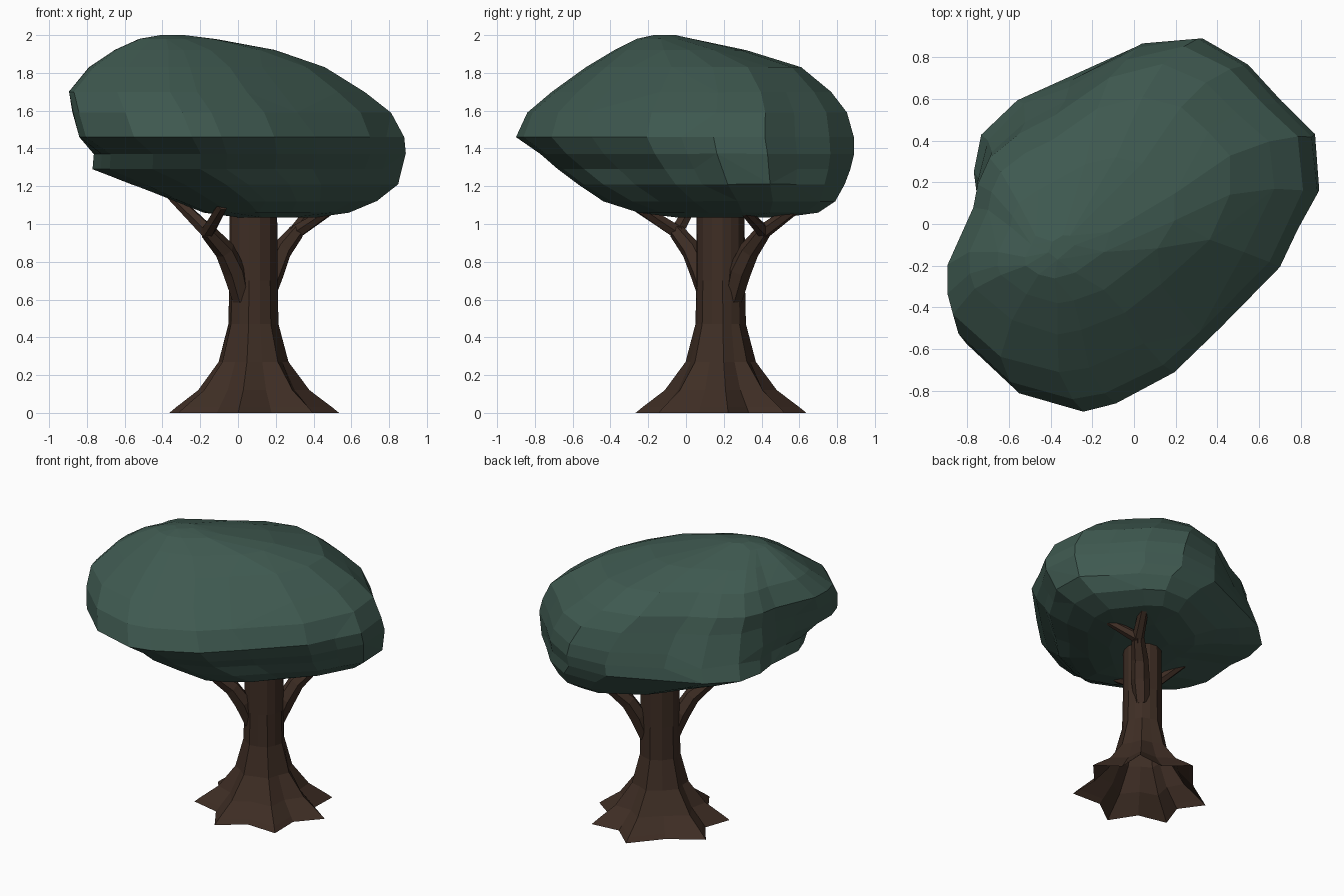
import bpy, bmesh, math
from mathutils import Vector

if "Cube" in bpy.data.objects:
    bpy.data.objects.remove(bpy.data.objects["Cube"])


def material(name, rgb):
    m = bpy.data.materials.new(name)
    m.diffuse_color = (*rgb, 1)
    m.use_nodes = True
    m.node_tree.nodes["Principled BSDF"].inputs["Base Color"].default_value = m.diffuse_color
    return m


BARK = material("dark_bark", (0.049, 0.027, 0.018))
LEAF = material("dark_green_leaves", (0.049, 0.100, 0.080))


def loft(name, rings, mat, cap_start=False, cap_end=False):
    """Skin a list of equal-length closed rings, flat shaded."""
    bm = bmesh.new()
    vs = [[bm.verts.new(p) for p in r] for r in rings]
    n = len(rings[0])
    for a, b in zip(vs, vs[1:]):
        for i in range(n):
            j = (i + 1) % n
            bm.faces.new((a[i], a[j], b[j], b[i]))
    if cap_start:
        bmesh.ops.poke(bm, faces=[bm.faces.new(vs[0][::-1])])
    if cap_end:
        bmesh.ops.poke(bm, faces=[bm.faces.new(vs[-1])])
    me = bpy.data.meshes.new(name)
    bm.to_mesh(me)
    bm.free()
    me.materials.append(mat)
    ob = bpy.data.objects.new(name, me)
    bpy.context.collection.objects.link(ob)
    return ob


# trunk: star-shaped root flare rising into a round column, open at the base
CX, CY = 0.08, 0.183
tips = [-194, -150, -100, -46, 5, 48, 96]
angles = []
for i, a in enumerate(tips):
    b = tips[i + 1] if i < len(tips) - 1 else tips[0] + 360
    angles += [a, (a + b) / 2]
# height, root-tip radius, valley radius
levels = [(0, 0.457, 0.335), (0.03, 0.42, 0.31), (0.12, 0.30, 0.235),
          (0.27, 0.188, 0.165), (0.47, 0.135, 0.127), (0.70, 0.13, 0.127),
          (1.06, 0.128, 0.126)]
rings = []
for z, rt, rv in levels:
    rings.append([(CX + (rv if i % 2 else rt) * math.cos(math.radians(a)),
                   CY + (rv if i % 2 else rt) * math.sin(math.radians(a)), z)
                  for i, a in enumerate(angles)])
loft("trunk", rings, BARK, cap_end=True)


# branches: tapered six-sided limbs, each forking in two
def limb(name, pts, radii):
    pts = [Vector(p) for p in pts]
    rs = []
    for k, p in enumerate(pts):
        d = (pts[min(k + 1, len(pts) - 1)] - pts[max(k - 1, 0)]).normalized()
        q = d.to_track_quat('Z', 'Y')
        rs.append([p + q @ Vector((radii[k] * math.cos(t * math.pi / 3),
                                   radii[k] * math.sin(t * math.pi / 3), 0))
                   for t in range(6)])
    loft(name, rs, BARK, cap_start=True, cap_end=True)


forks = {
    "back_right": [(0.14, 0.25, 0.60), (0.185, 0.285, 0.75), (0.23, 0.335, 0.86),
                   (0.31, 0.41, 0.96), (0.50, 0.30, 1.08), (0.41, 0.60, 1.10)],
    "front_left": [(0.02, 0.12, 0.60), (-0.02, 0.08, 0.75), (-0.07, 0.03, 0.86),
                   (-0.16, -0.05, 0.96), (-0.40, 0.09, 1.20), (-0.08, -0.27, 1.10)],
}
for side, (root, low, mid, node, end_a, end_b) in forks.items():
    limb(side + "_branch", [root, low, mid, node], [0.05, 0.062, 0.055, 0.042])
    for tag, end, r in (("a", end_a, 0.024), ("b", end_b, 0.03)):
        limb(f"{side}_twig_{tag}", [mid, node, end], [0.04, 0.04, r])

# canopy: top-view outline fitted into a changing box at each height
outline = [(0.3, 0.89), (0, 0.85), (-0.35, 0.66), (-0.58, 0.55), (-0.76, 0.38),
           (-0.81, 0.2), (-0.81, 0.05), (-0.85, -0.1), (-0.9, -0.28),
           (-0.88, -0.44), (-0.84, -0.55), (-0.58, -0.78), (-0.27, -0.89),
           (-0.11, -0.84), (0.18, -0.7), (0.41, -0.49), (0.71, -0.2),
           (0.8, -0.02), (0.9, 0.15), (0.87, 0.42), (0.7, 0.58), (0.53, 0.76)]
# height, x min, x max, y min, y max
boxes = [(1.035, 0.00, 0.40, -0.05, 0.50), (1.06, -0.18, 0.60, -0.26, 0.70),
         (1.12, -0.33, 0.75, -0.45, 0.79), (1.21, -0.60, 0.87, -0.64, 0.84),
         (1.29, -0.82, 0.89, -0.75, 0.87), (1.37, -0.82, 0.90, -0.84, 0.89),
         (1.46, -0.84, 0.88, -0.90, 0.89), (1.59, -0.88, 0.81, -0.84, 0.87),
         (1.70, -0.905, 0.67, -0.71, 0.79), (1.83, -0.81, 0.46, -0.53, 0.61),
         (1.92, -0.67, 0.20, -0.38, 0.32), (1.98, -0.53, -0.12, -0.26, 0.03),
         (2.00, -0.41, -0.29, -0.17, -0.05)]
rings = []
for z, x0, x1, y0, y1 in boxes:
    tilt = max(-1, min(1, (1.45 - z) / 0.2))
    ring = []
    for x, y in outline:
        az = math.atan2(y, x)
        lobe = math.cos(az - math.radians(135))
        # back-left side bulges low, front-right side bulges high
        amount = 0.09 if tilt > 0 else (0.15 if lobe > 0 else 0.05)
        k = 1 + amount * tilt * lobe * abs(lobe)
        corner = max(0, math.cos(az - math.radians(225))) ** 4
        if 1.15 < z < 1.42:                  # recess under front-left overhang
            k -= 0.12 * corner
        elif 1.42 < z < 1.75:                # pointed front-left brow
            k += 0.03 * corner
        if z > 1.8:                          # top ridge runs to the back right
            k += 0.08 * max(0, math.cos(az - math.radians(45))) ** 4
        px = (x0 + x1) / 2 + k * x / 0.9 * (x1 - x0) / 2
        py = (y0 + y1) / 2 + k * y / 0.89 * (y1 - y0) / 2
        ring.append((max(x0, min(x1, px)), max(y0, min(y1, py)), z))
    rings.append(ring)
canopy = loft("canopy", rings, LEAF, cap_start=True, cap_end=True)
# irregular low-poly facets
dec = canopy.modifiers.new("facets", 'DECIMATE')
dec.ratio = 0.72
